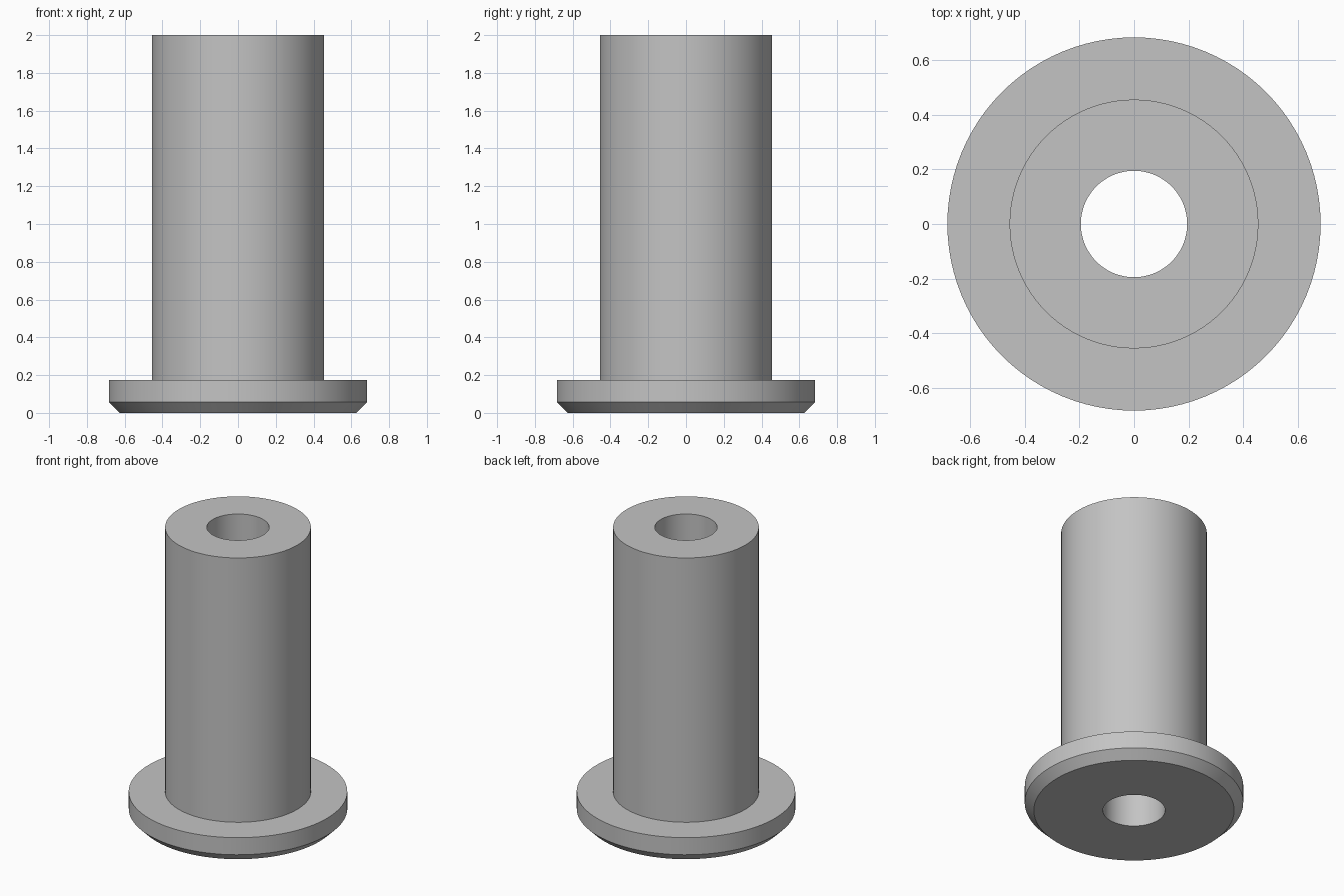
import bpy, bmesh, math

if "Cube" in bpy.data.objects:
    bpy.data.objects.remove(bpy.data.objects["Cube"])

SEGMENTS = 96

# Closed cross-section (radius, height) of the flanged bushing with its through bore
PROFILE = [
    (0.195, 0.0), (0.627, 0.0),      # underside
    (0.684, 0.057), (0.684, 0.175),  # chamfer and flange rim
    (0.456, 0.175), (0.456, 2.0),    # shoulder and barrel
    (0.195, 2.0),                    # top ring, then back down the bore
]

# Revolve the cross-section around z
bm = bmesh.new()
rings = []
for i in range(SEGMENTS):
    a = 2 * math.pi * i / SEGMENTS
    rings.append([bm.verts.new((r * math.cos(a), r * math.sin(a), z)) for r, z in PROFILE])
for i, ring in enumerate(rings):
    after = rings[(i + 1) % SEGMENTS]
    for j in range(len(PROFILE)):
        k = (j + 1) % len(PROFILE)
        bm.faces.new((ring[j], after[j], after[k], ring[k]))
bmesh.ops.recalc_face_normals(bm, faces=bm.faces)

mesh = bpy.data.meshes.new("flanged_bushing")
bm.to_mesh(mesh)
bm.free()
bushing = bpy.data.objects.new("flanged_bushing", mesh)
bpy.context.collection.objects.link(bushing)

# Single grey metal colour
grey = bpy.data.materials.new("light grey")
grey.diffuse_color = (0.55, 0.55, 0.55, 1)
grey.use_nodes = True
grey.node_tree.nodes["Principled BSDF"].inputs["Base Color"].default_value = grey.diffuse_color
mesh.materials.append(grey)

# Smooth round walls, crisp rims
bpy.context.view_layer.objects.active = bushing
bushing.select_set(True)
bpy.ops.object.shade_smooth_by_angle(angle=math.radians(30))
